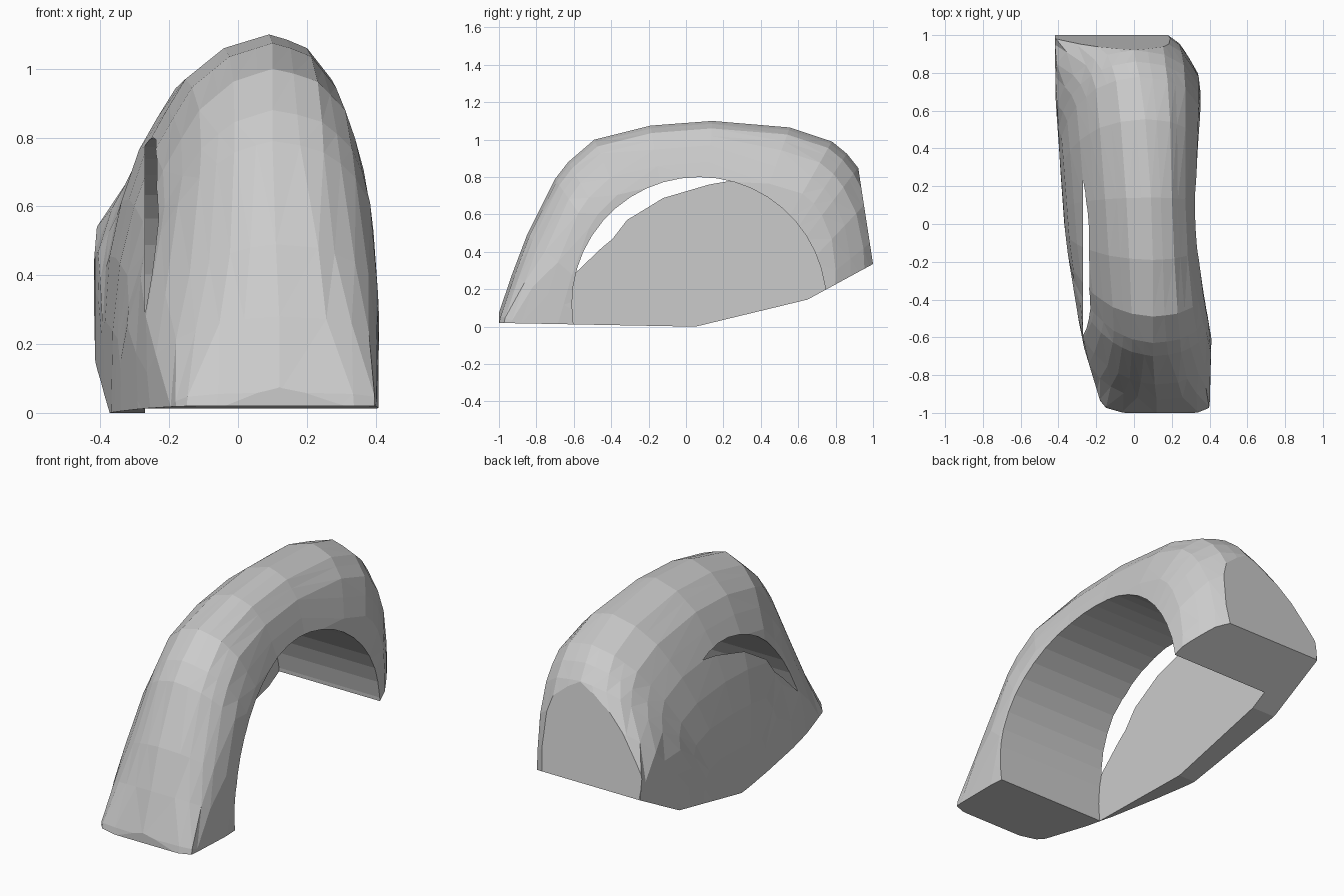
import bpy, bmesh, math
from mathutils import Vector

if "Cube" in bpy.data.objects:
    bpy.data.objects.remove(bpy.data.objects["Cube"])

grey = bpy.data.materials.new("plain grey")
grey.diffuse_color = (0.6, 0.6, 0.6, 1)
grey.use_nodes = True
grey.node_tree.nodes["Principled BSDF"].inputs["Base Color"].default_value = grey.diffuse_color


def lerp_table(table, v):
    """Piecewise linear lookup, clamped at both ends."""
    if v <= table[0][0]:
        return table[0][1]
    for (a, fa), (b, fb) in zip(table, table[1:]):
        if v <= b:
            return fa + (fb - fa) * (v - a) / (b - a)
    return table[-1][1]


# side walls in plan: y -> x
LEFT_WALL = [(-1.1, -0.125), (-1.0, -0.16), (-0.62, -0.275), (-0.1, -0.36), (0.65, -0.415), (1.1, -0.42)]
RIGHT_WALL = [(-1.0, 0.4), (-0.6, 0.41), (-0.3, 0.365), (-0.05, 0.335),
              (0.2, 0.335), (0.7, 0.357)]
# rounding of the crown: depth below crest -> fraction of the half width
LEFT_ROUND = [(0, 0), (0.04, 0.28), (0.13, 0.52), (0.3, 0.74), (0.45, 0.86), (0.65, 0.96), (0.8, 1)]
RIGHT_ROUND = [(0, 0), (0.03, 0.42), (0.13, 0.74), (0.3, 0.96), (0.45, 1)]
DEPTHS = [0.015, 0.04, 0.08, 0.13, 0.22, 0.32, 0.48, 0.65, 0.85]
HUB = (0.05, -0.3)

# crest stations, front to back: y, z, crest x, left and right rounding scale
STATIONS = [
    (-1.05, -0.15, 0.12, 0.05, 0.08), (-1.005, 0.06, 0.12, 0.07, 0.1),
    (-0.93, 0.28, 0.12, 0.25, 0.3), (-0.85, 0.49, 0.11, 0.45, 0.5),
    (-0.70, 0.79, 0.10, 0.78, 0.8), (-0.63, 0.88, 0.10, 0.9, 0.9),
    (-0.49, 1.0, 0.10, 0.97, 1), (-0.19, 1.075, 0.10, 1, 1),
    (0.14, 1.1, 0.09, 1, 1), (0.555, 1.065, 0.06, 1, 1),
    (0.78, 0.99, 0.03, 1, 1), (0.86, 0.925, 0.01, 0.85, 1),
    (0.92, 0.85, 0.0, 0.65, 1), (1.0, 0.7, -0.02, 0.3, 1.05),
    (1.05, 0.5, -0.03, 0.1, 1.1), (1.07, 0.3, -0.03, 0.08, 1.1),
    (1.08, 0.15, -0.03, 0.08, 1.1),
]

# fender body: rounded sections lofted around a low hub
bm = bmesh.new()
hub_left = bm.verts.new((-0.375, *HUB))
hub_right = bm.verts.new((0.33, *HUB))
rings = []
for y, z, c, kl, kr in STATIONS:
    to_hub = Vector((HUB[0] - y, HUB[1] - z)).normalized()
    left, right = [], []
    for d in DEPTHS:
        py, pz = y + to_hub.x * d, z + to_hub.y * d
        xl = c + lerp_table(LEFT_ROUND, d / kl) * (lerp_table(LEFT_WALL, py) - c)
        xr = c + lerp_table(RIGHT_ROUND, d / kr) * (lerp_table(RIGHT_WALL, py) - c)
        left.append(bm.verts.new((xl, py, pz)))
        right.append(bm.verts.new((xr, py, pz)))
    crest = bm.verts.new((c, y, z))
    rings.append([hub_left] + left[::-1] + [crest] + right + [hub_right])
for a, b in zip(rings, rings[1:]):
    for i in range(len(a) - 1):
        quad = [a[i], a[i + 1], b[i + 1], b[i]]
        bm.faces.new(list(dict.fromkeys(quad)))
bm.faces.new(rings[0])
bm.faces.new(rings[-1])
bmesh.ops.triangulate(bm, faces=bm.faces[:])
bmesh.ops.recalc_face_normals(bm, faces=bm.faces[:])


def slice_off(p, q):
    """Trim along the line p-q in the side plane; keeps the side left of p->q."""
    outward = Vector((0, q[1] - p[1], p[0] - q[0]))
    bmesh.ops.bisect_plane(bm, geom=bm.verts[:] + bm.edges[:] + bm.faces[:], dist=1e-5,
                           plane_co=(0, *p), plane_no=outward.normalized(), clear_outer=True)
    rim = [e for e in bm.edges if e.is_boundary]
    if rim:
        bmesh.ops.holes_fill(bm, edges=rim, sides=0)


# flat trims: underside in three slopes, back face, front lip
outline = [(-1, 0.02), (0.05, 0), (0.65, 0.145), (1, 0.335), (0.92, 0.855)]
for p, q in zip(outline, outline[1:]):
    slice_off(p, q)
slice_off((-1, 1), (-1, 0))
bmesh.ops.recalc_face_normals(bm, faces=bm.faces[:])

mesh = bpy.data.meshes.new("fender")
bm.to_mesh(mesh)
bm.free()
mesh.materials.append(grey)
fender = bpy.data.objects.new("fender", mesh)
bpy.context.collection.objects.link(fender)

# wheel well: drum that leaves the thin inner panel on the left
bpy.ops.mesh.primitive_cylinder_add(vertices=44, radius=0.68, depth=1.265,
                                    location=(0.3625, 0.07, 0.12),
                                    rotation=(0, math.pi / 2, 0))
well = bpy.context.object
well.name = "wheel_well_cutter"
well.data.materials.append(grey)
well.hide_render = True
well.display_type = 'WIRE'
cut = fender.modifiers.new("wheel_well", 'BOOLEAN')
cut.operation = 'DIFFERENCE'
cut.solver = 'EXACT'
cut.object = well
